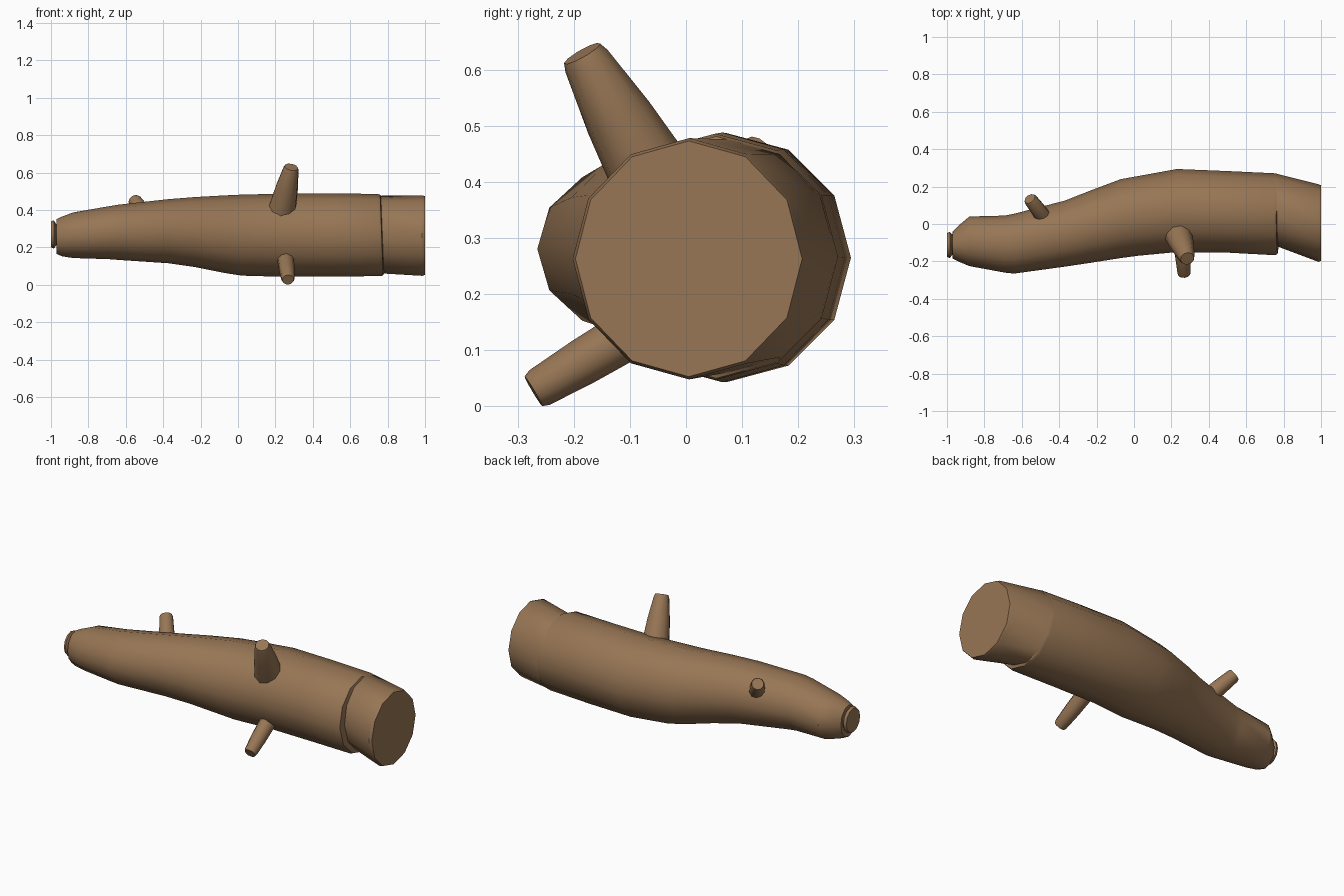
import bpy, bmesh, math
from mathutils import Vector

if "Cube" in bpy.data.objects:
    bpy.data.objects.remove(bpy.data.objects["Cube"])

bark = bpy.data.materials.new("bark_brown")
bark.diffuse_color = (0.31, 0.18, 0.09, 1)
bark.use_nodes = True
bark.node_tree.nodes["Principled BSDF"].inputs["Base Color"].default_value = bark.diffuse_color


def loft(name, rings, angle=35):
    """Skin a list of point rings and cap both ends."""
    bm = bmesh.new()
    loops = [[bm.verts.new(p) for p in ring] for ring in rings]
    for a, b in zip(loops, loops[1:]):
        n = len(a)
        for i in range(n):
            bm.faces.new((a[i], a[(i + 1) % n], b[(i + 1) % n], b[i]))
    bm.faces.new(loops[0])
    bm.faces.new(loops[-1])
    bmesh.ops.recalc_face_normals(bm, faces=bm.faces)
    mesh = bpy.data.meshes.new(name)
    bm.to_mesh(mesh)
    bm.free()
    mesh.materials.append(bark)
    obj = bpy.data.objects.new(name, mesh)
    bpy.context.collection.objects.link(obj)
    bpy.ops.object.select_all(action='DESELECT')
    obj.select_set(True)
    bpy.context.view_layer.objects.active = obj
    bpy.ops.object.shade_smooth_by_angle(angle=math.radians(angle))
    return obj


def trunk_ring(x, y0, y1, z0, z1, slant=0.0, sides=12):
    """Cross-section filling the given y and z limits; slant tilts the ring in x."""
    pts = []
    for i in range(sides):
        t = math.pi / 2 + 2 * math.pi * i / sides
        c, s = math.cos(t), math.sin(t)
        pts.append((x - slant * s, (y0 + y1) / 2 + c * (y1 - y0) / 2,
                    (z0 + z1) / 2 + s * (z1 - z0) / 2))
    return pts


def branch(name, base, tip, r0, r1, sides=10):
    """Tapered stub with a softly bevelled cut end."""
    base, tip = Vector(base), Vector(tip)
    d = (tip - base).normalized()
    u = d.orthogonal().normalized()
    v = d.cross(u)
    stations = [(0, r0), (0.5, (r0 + r1) * 0.52), (0.94, r1), (1, r1 * 0.86)]
    rings = [[base.lerp(tip, f) + r * (math.cos(a) * u + math.sin(a) * v)
              for a in (2 * math.pi * i / sides for i in range(sides))]
             for f, r in stations]
    return loft(name, rings, 40)


# Curved trunk: x, y min, y max, z min, z max
trunk = [
    (-0.97, -0.185, -0.04, 0.165, 0.35),
    (-0.94, -0.20, -0.01, 0.152, 0.365),
    (-0.88, -0.225, 0.04, 0.143, 0.387),
    (-0.69, -0.26, 0.045, 0.137, 0.42),
    (-0.64, -0.265, 0.055, 0.133, 0.428),
    (-0.37, -0.228, 0.125, 0.115, 0.458),
    (-0.23, -0.207, 0.18, 0.095, 0.469),
    (-0.07, -0.182, 0.24, 0.063, 0.478),
    (0.02, -0.17, 0.256, 0.049, 0.482),
    (0.23, -0.15, 0.294, 0.043, 0.487),
    (0.50, -0.153, 0.283, 0.043, 0.488),
]
rings = [trunk_ring(*s) for s in trunk]
# Bark lip that steps in on the front side, then the bare cut end
rings += [trunk_ring(0.755, -0.167, 0.271, 0.047, 0.486, 0.008),
          trunk_ring(0.768, -0.160, 0.268, 0.05, 0.481, 0.008),
          trunk_ring(0.772, -0.122, 0.266, 0.06, 0.476, 0.008),
          trunk_ring(0.985, -0.202, 0.213, 0.048, 0.478),
          trunk_ring(1.0, -0.197, 0.207, 0.053, 0.473)]
loft("trunk", rings)

# Small broken stub on the narrow end
loft("end_stub", [trunk_ring(-0.95, -0.165, -0.05, 0.205, 0.33),
                  trunk_ring(-0.973, -0.165, -0.055, 0.21, 0.325),
                  trunk_ring(-0.985, -0.183, -0.042, 0.193, 0.345),
                  trunk_ring(-1.0, -0.175, -0.048, 0.2, 0.338)], 40)

# Cut branches
branch("upper_branch", (0.235, -0.055, 0.40), (0.285, -0.185, 0.629), 0.076, 0.043)
branch("lower_branch", (0.255, -0.09, 0.135), (0.268, -0.272, 0.027), 0.045, 0.036)
branch("back_branch", (-0.455, 0.0, 0.32), (-0.557, 0.135, 0.456), 0.044, 0.037)
